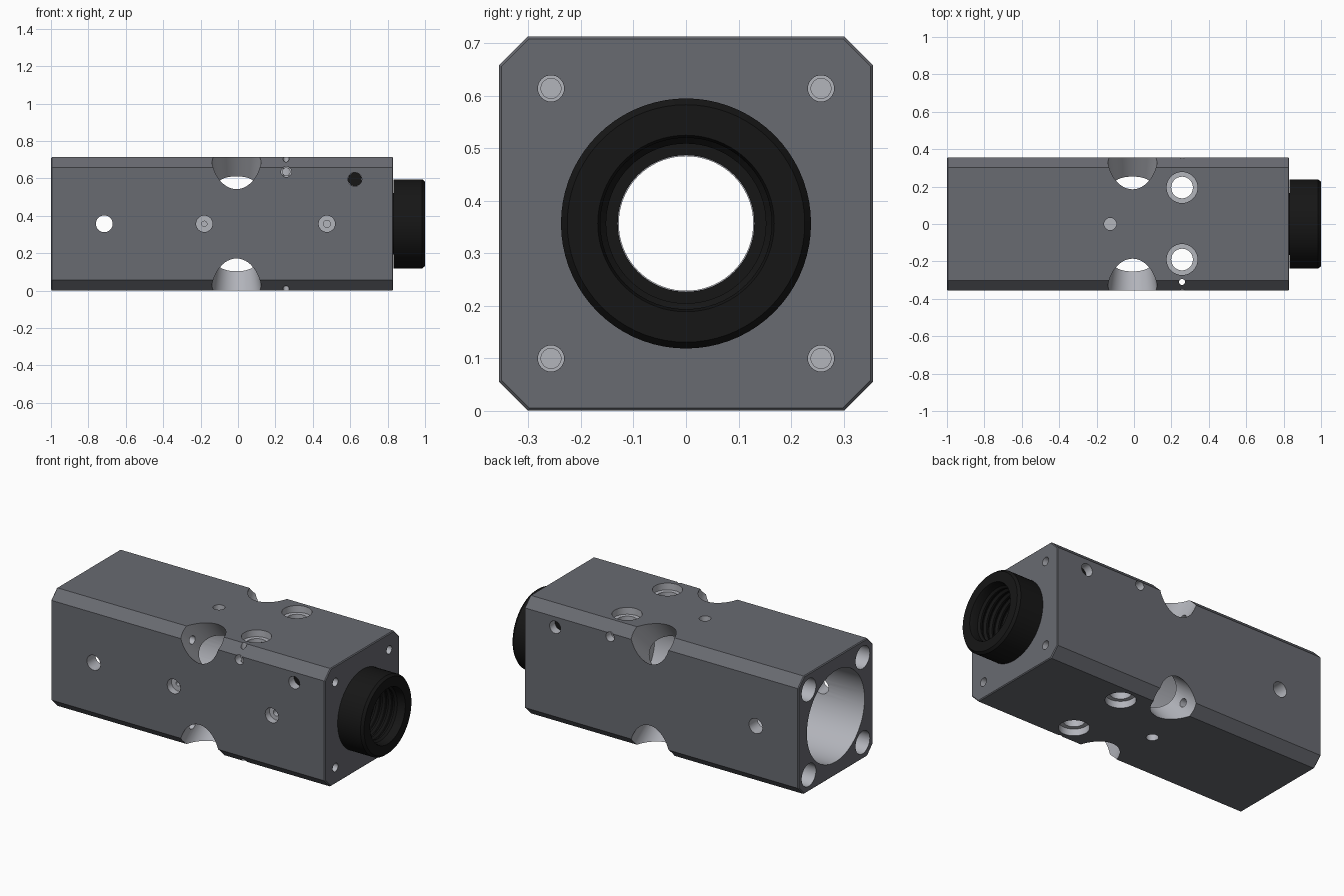
import bpy, bmesh, math
from mathutils import Vector

if "Cube" in bpy.data.objects:
    bpy.data.objects.remove(bpy.data.objects["Cube"])

ZC = 0.357            # height of the main axis
H, CH = 0.355, 0.054  # half section and corner chamfer


def material(name, col):
    m = bpy.data.materials.new(name)
    m.diffuse_color = (*col, 1)
    m.use_nodes = True
    m.node_tree.nodes["Principled BSDF"].inputs["Base Color"].default_value = m.diffuse_color
    return m


ANODIZED = material("anodized_grey", (0.14, 0.145, 0.165))
BARE = material("bare_metal", (0.45, 0.46, 0.50))
BLACK = material("black", (0.008, 0.008, 0.008))


def make_object(name, bm, mats, index=0):
    bmesh.ops.recalc_face_normals(bm, faces=bm.faces)
    me = bpy.data.meshes.new(name)
    for f in bm.faces:
        f.material_index = index
    bm.to_mesh(me)
    bm.free()
    for m in mats:
        me.materials.append(m)
    ob = bpy.data.objects.new(name, me)
    bpy.context.collection.objects.link(ob)
    return ob


def lathe(name, pts, origin, axis, mats, index=0, closed=False, n=48):
    """Revolve (radius, distance) points around an axis through origin."""
    bm = bmesh.new()
    vs = [bm.verts.new((r, 0, h)) for r, h in pts]
    es = [bm.edges.new(p) for p in zip(vs, vs[1:])]
    if closed:
        es.append(bm.edges.new((vs[-1], vs[0])))
    bmesh.ops.spin(bm, geom=vs + es, cent=(0, 0, 0), axis=(0, 0, 1),
                   angle=2 * math.pi, steps=n, use_duplicate=False)
    bmesh.ops.remove_doubles(bm, verts=bm.verts, dist=1e-5)
    rot = Vector(axis).to_track_quat('Z', 'Y').to_matrix()
    bmesh.ops.rotate(bm, verts=bm.verts, cent=(0, 0, 0), matrix=rot)
    bmesh.ops.translate(bm, verts=bm.verts, vec=origin)
    return make_object(name, bm, mats, index)


def smooth(ob):
    bpy.ops.object.select_all(action='DESELECT')
    ob.select_set(True)
    bpy.context.view_layer.objects.active = ob
    bpy.ops.object.shade_smooth_by_angle(angle=math.radians(30))


# Body: chamfered square bar with slightly broken end edges
def section(bm, x, inset):
    h, k = H + 0.001 - inset, H - CH - inset * 0.4
    pts = [(k, h), (h, k), (h, -k), (k, -h), (-k, -h), (-h, -k), (-h, k), (-k, h)]
    return [bm.verts.new((x, y, ZC + z)) for y, z in pts]


bm = bmesh.new()
rings = [section(bm, *s) for s in ((-1, 0.005), (-0.995, 0), (0.825, 0), (0.83, 0.005))]
for a, b in zip(rings, rings[1:]):
    for i in range(8):
        j = (i + 1) % 8
        bm.faces.new((a[i], a[j], b[j], b[i]))
bm.faces.new(rings[0])
bm.faces.new(rings[-1])
body = make_object("body_block", bm, [ANODIZED, BARE])

cutters = []


def cut(origin, axis, *steps, n=32):
    """Stepped drill: steps are (radius, depth); starts just outside the face."""
    pts, start = [(0, -0.03)], -0.03
    for r, depth in steps:
        pts += [(r, start), (r, depth)]
        start = depth
    pts.append((0, start))
    cutters.append(lathe("cutter", pts, origin, axis, [ANODIZED, BARE], 1, n=n))


# Main stepped bore along x
cut((-1, 0, ZC), (1, 0, 0), (0.275, 1.40), (0.128, 1.55), (0.17, 1.87), n=72)

# Diagonal scoops through the long edges, and end holes at the four corners
for sy in (-1, 1):
    for sz in (-1, 1):
        cutters.append(lathe("cutter", [(0, 0.2), (0.098, 0.2), (0.145, 0.58), (0, 0.58)],
                             (-0.008, 0, ZC), (0, sy, sz), [ANODIZED, BARE], 1))
        cut((-1, sy * 0.257, ZC + sz * 0.257), (1, 0, 0), (0.068, 0.16), (0.024, 0.98))
        cut((0.83, sy * 0.257, ZC + sz * 0.257), (-1, 0, 0), (0.025, 0.10), (0.019, 0.13))

# Holes shared by the front and back faces
for s in (-1, 1):
    y = s * H
    cut((-0.715, y, ZC), (0, -s, 0), (0.045, 0.2))
    cut((0.258, y, 0.635), (0, -s, 0), (0.028, 0.05), (0.02, 0.4))
    cut((0.625, y, 0.595), (0, -s, 0), (0.037, 0.10))
# Counterbored holes on the front only
cut((-0.18, -H, ZC), (0, 1, 0), (0.044, 0.04), (0.014, 0.2))
cut((0.475, -H, ZC), (0, 1, 0), (0.044, 0.04), (0.019, 0.2))
# Holes on the top and bottom faces
for s in (-1, 1):
    z = ZC + s * H
    for y in (-0.19, 0.195):
        cut((0.257, y, z), (0, 0, -s), (0.083, 0.04), (0.058, 0.3))
    cut((-0.127, 0, z), (0, 0, -s), (0.033, 0.05))
# Tiny pin hole running down through the front chamfers
cut((0.257, -0.31, ZC + H), (0, 0, -1), (0.016, 0.76), n=20)

for c in cutters:
    mod = body.modifiers.new("cut", 'BOOLEAN')
    mod.operation, mod.solver, mod.object = 'DIFFERENCE', 'EXACT', c
    bpy.context.view_layer.objects.active = body
    bpy.ops.object.modifier_apply(modifier=mod.name)
    bpy.data.objects.remove(c)
smooth(body)

# Black threaded collar: outer shell plus sawtooth inner wall
profile = [(0.165, 0.56), (0.165, 0.832), (0.238, 0.832), (0.238, 0.985),
           (0.226, 1.0), (0.168, 1.0), (0.163, 0.985)]
for i in range(7):
    x = 0.95 - i * 0.04
    profile += [(0.163, x), (0.152, x - 0.012), (0.152, x - 0.022), (0.163, x - 0.034)]
profile += [(0.163, 0.60), (0.13, 0.60), (0.13, 0.56)]
smooth(lathe("threaded_collar", profile, (0, 0, ZC), (1, 0, 0), [BLACK], closed=True, n=72))

# Black set screws sunk in the side holes
for s, label in ((-1, "front"), (1, "back")):
    smooth(lathe(label + "_set_screw", [(0, 0.05), (0.0365, 0.05), (0.0365, 0.1), (0, 0.1)],
                 (0.625, s * H, 0.595), (0, -s, 0), [BLACK], n=32))
